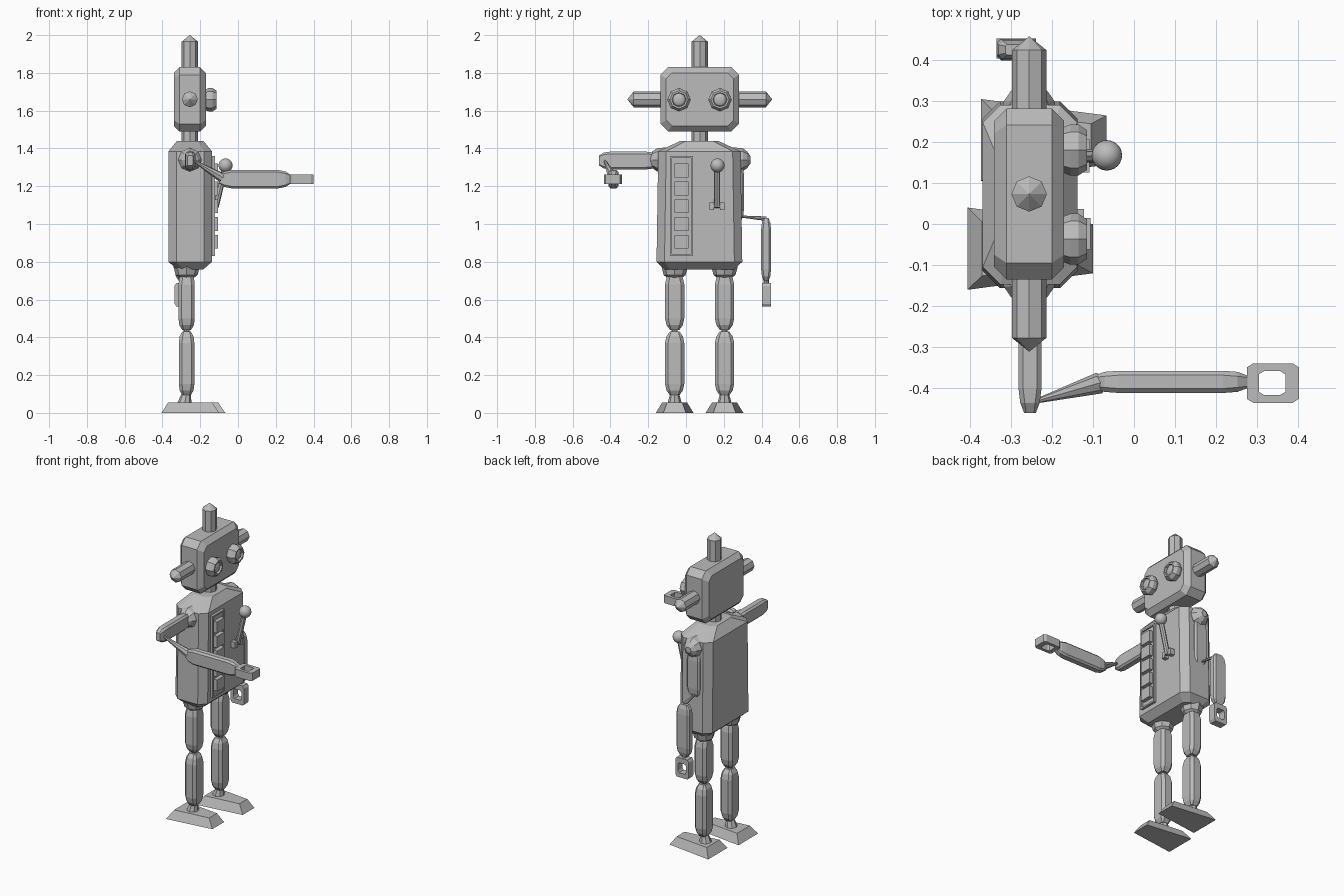
import bpy, bmesh, math
from mathutils import Vector, Matrix

if "Cube" in bpy.data.objects:
    bpy.data.objects.remove(bpy.data.objects["Cube"])

CX, CY = -0.255, 0.073          # body axis
grey = bpy.data.materials.new("light grey metal")
grey.diffuse_color = (0.5, 0.5, 0.5, 1)
grey.use_nodes = True
grey.node_tree.nodes["Principled BSDF"].inputs["Base Color"].default_value = grey.diffuse_color

# axis frames: loft direction t plus the two section directions u, v
FRAMES = {
    'x': (Vector((1, 0, 0)), Vector((0, 1, 0)), Vector((0, 0, 1))),
    'y': (Vector((0, 1, 0)), Vector((0, 0, 1)), Vector((1, 0, 0))),
    'z': (Vector((0, 0, 1)), Vector((1, 0, 0)), Vector((0, 1, 0))),
}


def finish(name, bm):
    bmesh.ops.recalc_face_normals(bm, faces=bm.faces)
    me = bpy.data.meshes.new(name)
    bm.to_mesh(me)
    bm.free()
    me.materials.append(grey)
    ob = bpy.data.objects.new(name, me)
    bpy.context.collection.objects.link(ob)
    return ob


def rect(hu, hv, c):
    """Rectangle section with cut corners."""
    a, b = hu - c, hv - c
    return [(a, -hv), (hu, -b), (hu, b), (a, hv), (-a, hv), (-hu, b), (-hu, -b), (-a, -hv)]


def ngon(r, n=8):
    return [(r * math.cos(math.tau * i / n), r * math.sin(math.tau * i / n)) for i in range(n)]


def loft(name, axis, centre, rings):
    """Skin a list of (position along axis, section points)."""
    t, u, v = FRAMES[axis]
    bm = bmesh.new()
    loops = [[bm.verts.new(Vector(centre) + t * p + u * a + v * b) for a, b in sec] for p, sec in rings]
    for A, B in zip(loops, loops[1:]):
        n = len(A)
        for i in range(n):
            bm.faces.new((A[i], A[(i + 1) % n], B[(i + 1) % n], B[i]))
    bm.faces.new(loops[0])
    bm.faces.new(loops[-1])
    return finish(name, bm)


def box(name, lo, hi):
    bm = bmesh.new()
    bmesh.ops.create_cube(bm, size=1)
    for w in bm.verts:
        w.co = Vector([l + (h - l) * (c + 0.5) for l, h, c in zip(lo, hi, w.co)])
    return finish(name, bm)


def rod(name, p, q, r1, r2, n=8):
    p, q = Vector(p), Vector(q)
    bm = bmesh.new()
    m = Matrix.Translation((p + q) / 2) @ (q - p).to_track_quat('Z', 'Y').to_matrix().to_4x4()
    bmesh.ops.create_cone(bm, cap_ends=True, segments=n, radius1=r1, radius2=r2,
                          depth=(q - p).length, matrix=m)
    return finish(name, bm)


def ball(name, c, r, sx=1):
    bm = bmesh.new()
    bmesh.ops.create_uvsphere(bm, u_segments=24, v_segments=14, radius=r)
    for w in bm.verts:
        w.co = Vector((w.co.x * sx, w.co.y, w.co.z)) + Vector(c)
    for f in bm.faces:
        f.smooth = True
    return finish(name, bm)


def limb(name, axis, centre, half, hu, hv):
    """Long padded segment with tapered ends."""
    c = min(hu, hv) * 0.4
    loft(name, axis, centre, [
        (-half, rect(hu * .55, hv * .5, c * .4)), (-half + .025, rect(hu * .9, hv * .85, c)),
        (-half + .06, rect(hu, hv, c)), (half - .06, rect(hu, hv, c)),
        (half - .025, rect(hu * .9, hv * .85, c)), (half, rect(hu * .55, hv * .5, c * .4))])


def hand(name, axis, centre, half, hu, hv):
    """Block hand with a square window through its thin direction (u wide, v thin)."""
    t, u, v = FRAMES[axis]
    if axis == 'y':
        u, v = v, u
    prof = [(-half, -.8), (-half, .8), (-half + .015, 1), (half - .015, 1),
            (half, .8), (half, -.8), (half - .015, -1), (-half + .015, -1)]
    hole = [(-.034, -.45), (-.034, .45), (-.022, .6), (.018, .6),
            (.03, .45), (.03, -.45), (.018, -.6), (-.022, -.6)]
    bm = bmesh.new()
    levels = [(hole, -1), (prof, -1), (prof, 1), (hole, 1)]
    L = [[bm.verts.new(Vector(centre) + t * p + u * (w * hu) + v * (s * hv)) for p, w in pts]
         for pts, s in levels]
    for k in range(4):
        A, B = L[k], L[(k + 1) % 4]
        for i in range(8):
            bm.faces.new((A[i], A[(i + 1) % 8], B[(i + 1) % 8], B[i]))
    finish(name, bm)


# torso, head and neck
loft("torso", 'z', (-0.253, CY - .002, 0), [
    (.76, rect(.07, .185, .03)), (.80, rect(.115, .227, .042)),
    (1.385, rect(.115, .218, .042)), (1.44, rect(.07, .10, .03))])
loft("head", 'x', (CX, CY, 1.66), [
    (-.085, rect(.178, .14, .03)), (-.055, rect(.208, .17, .04)),
    (.055, rect(.208, .17, .04)), (.085, rect(.178, .14, .03))])
rod("neck", (CX, CY, 1.42), (CX, CY, 1.51), .043, .043)

# antenna and the two ear studs
loft("antenna", 'z', (CX, CY, 0), [(1.8, ngon(.043)), (1.965, ngon(.043)), (2.0, ngon(.001))])
for s, side in ((-1, "right"), (1, "left")):
    loft(side + "_ear", 'y', (CX, CY, 1.66), [
        (s * .18, ngon(.042)), (s * .35, ngon(.042)), (s * .383, ngon(.001))])

# eyes: sunken rims with domed lenses
for side, y in (("right", -.037), ("left", .18)):
    loft(side + "_eye_rim", 'x', (0, y, 1.658), [
        (-.18, ngon(.052)), (-.155, ngon(.062)), (-.135, ngon(.062)),
        (-.114, ngon(.048)), (-.114, ngon(.038)), (-.128, ngon(.036))])
    ball(side + "_eye_lens", (-.13, y, 1.658), .034, .4)

# button panel on the chest
box("button_panel", (-.15, -.085, .83), (-.131, .037, 1.36))
for lo, hi, part in (((-.14, -.085, .83), (-.122, -.075, 1.36), "right_panel_frame"),
                     ((-.14, .027, .83), (-.122, .037, 1.36), "left_panel_frame"),
                     ((-.14, -.075, 1.35), (-.122, .027, 1.36), "top_panel_frame"),
                     ((-.14, -.075, .83), (-.122, .027, .84), "bottom_panel_frame")):
    box(part, lo, hi)
for i in range(5):
    z = .906 + i * .094
    box(f"button_{i + 1}", (-.135, -.062, z - .037), (-.106, .014, z + .037))

# chest lever
for i, y in enumerate((.137, .193)):
    box(f"lever_bracket_{i + 1}", (-.145, y - .012, 1.075), (-.108, y + .012, 1.115))
rod("lever_pivot", (-.118, .13, 1.095), (-.118, .2, 1.095), .009, .009)
rod("lever_shaft", (-.118, .165, 1.09), (-.07, .165, 1.29), .016, .016)
ball("lever_knob", (-.066, .167, 1.31), .037)

# legs
for side, y, dx in (("right", -.06, 0), ("left", .204, .033)):
    x = -.272
    loft(side + "_hip", 'z', (x, y, 0), [
        (.705, ngon(.025)), (.73, ngon(.058)), (.775, ngon(.07))])
    limb(side + "_thigh", 'z', (x, y, .59), .15, .043, .051)
    rod(side + "_knee", (x, y, .42), (x, y, .45), .016, .016)
    limb(side + "_shin", 'z', (x, y, .262), .168, .041, .051)
    rod(side + "_ankle", (x - .01, y, .05), (x, y, .115), .038, .02)
    # foot narrows towards the toe
    bm = bmesh.new()
    rows = [[bm.verts.new((px + dx, y + w, z)) for px, w in
             ((xb, -wb), (xf, -wf), (xf, wf), (xb, wb))]
            for z, xb, xf, wb, wf in ((0, -.405, -.1, .1, .06), (.055, -.37, -.137, .066, .04))]
    bm.faces.new(rows[0])
    bm.faces.new(rows[1])
    for i in range(4):
        j = (i + 1) % 4
        bm.faces.new((rows[0][i], rows[0][j], rows[1][j], rows[1][i]))
    finish(side + "_foot", bm)

# shoulder joints
for s, side in ((-1, "right"), (1, "left")):
    loft(side + "_shoulder", 'y', (CX, CY, 1.34), [
        (s * .16, ngon(.066)), (s * .225, ngon(.062)), (s * .25, ngon(.045)), (s * .268, ngon(.02))])

# right arm: raised sideways, forearm pointing forward
limb("right_upper_arm", 'y', (-.253, -.305, 1.336), .155, .047, .028)
rod("right_elbow", (-.235, -.43, 1.335), (-.085, -.387, 1.245), .006, .026)
limb("right_forearm", 'x', (.09, -.384, 1.237), .187, .027, .048)
rod("right_wrist", (.26, -.386, 1.237), (.29, -.386, 1.237), .014, .014)
hand("right_hand", 'x', (.338, -.387, 1.237), .063, .048, .025)

# left arm: hanging, upper part tight against the torso
limb("left_upper_arm", 'z', (-.262, .28, 1.17), .15, .046, .027)
rod("left_elbow", (-.27, .285, 1.04), (-.285, .425, 1.028), .005, .012)
limb("left_forearm", 'z', (-.287, .424, .865), .167, .047, .026)
rod("left_wrist", (-.287, .425, .68), (-.287, .425, .71), .014, .014)
hand("left_hand", 'z', (-.287, .427, .625), .063, .048, .024)
